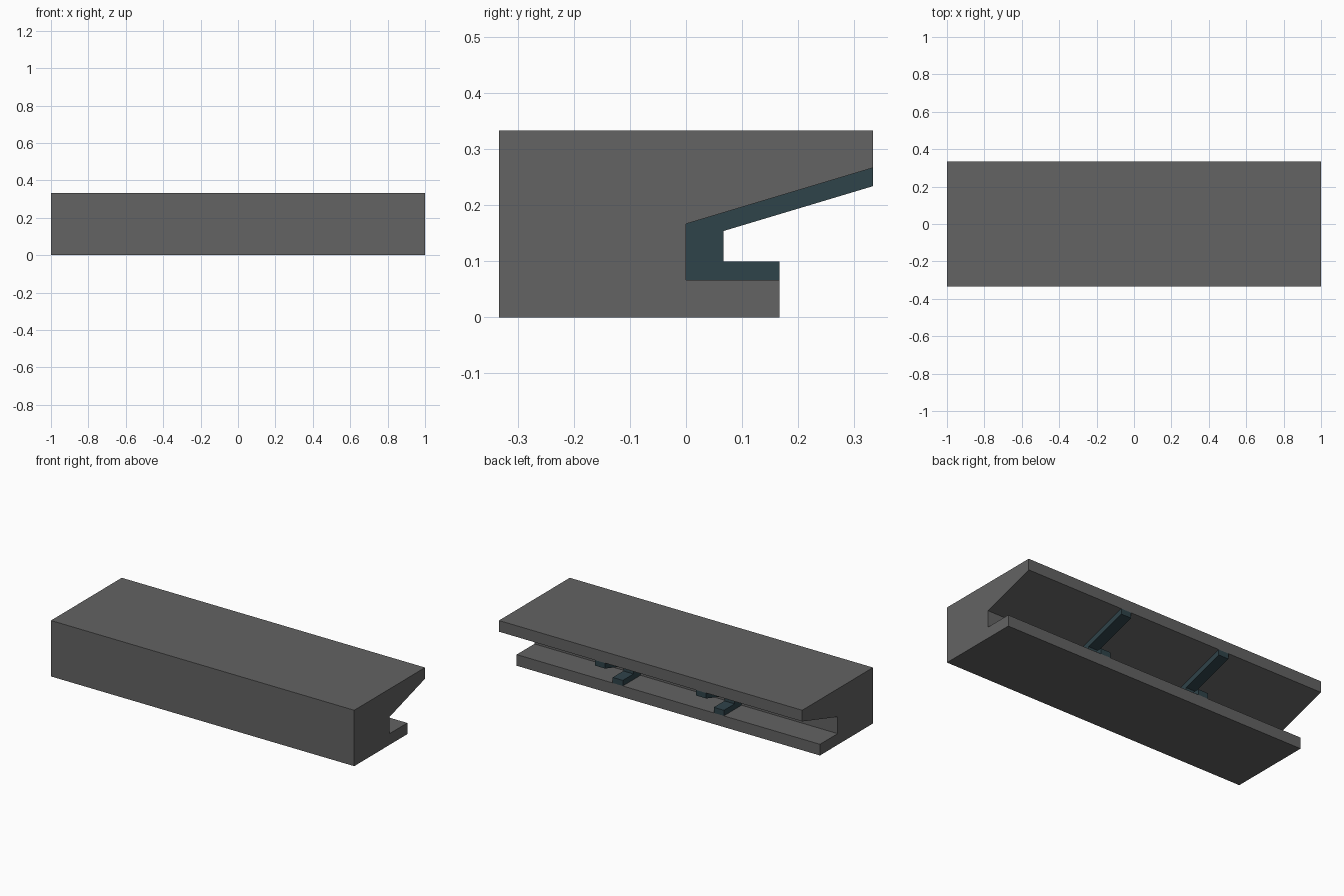
import bpy, bmesh

if "Cube" in bpy.data.objects:
    bpy.data.objects.remove(bpy.data.objects["Cube"])

def material(name, rgb):
    m = bpy.data.materials.new(name)
    m.diffuse_color = (*rgb, 1)
    m.use_nodes = True
    m.node_tree.nodes["Principled BSDF"].inputs["Base Color"].default_value = m.diffuse_color
    return m

def extrude_profile(name, profile, x0, x1, mat):
    """Extrude a (y, z) profile along x into a closed solid."""
    bm = bmesh.new()
    face = bm.faces.new([bm.verts.new((x0, y, z)) for y, z in profile])
    ext = bmesh.ops.extrude_face_region(bm, geom=[face], use_keep_orig=True)
    verts = [g for g in ext["geom"] if isinstance(g, bmesh.types.BMVert)]
    bmesh.ops.translate(bm, vec=(x1 - x0, 0, 0), verts=verts)
    bmesh.ops.recalc_face_normals(bm, faces=bm.faces)
    me = bpy.data.meshes.new(name)
    bm.to_mesh(me)
    bm.free()
    me.materials.append(mat)
    ob = bpy.data.objects.new(name, me)
    bpy.context.collection.objects.link(ob)
    return ob

T = 1 / 3
concrete = material("dark grey", (0.125, 0.125, 0.125))
steel = material("dark teal", (0.028, 0.056, 0.068))

# Main body: solid front, sloped overhang above a low ledge at the back
body = [(-T, 0), (T / 2, 0), (T / 2, T / 5), (0, T / 5),
        (0, T / 2), (T, 0.8 * T), (T, T), (-T, T)]
extrude_profile("main_body", body, -1, 1, concrete)

# Two support ribs lining the recess
rib = [(0, T / 5), (T / 2, T / 5), (T / 2, 0.1), (T / 5, 0.1),
       (T / 5, 0.154), (T, 0.234), (T, 0.8 * T), (0, T / 2)]
for side, x in (("left", -T), ("right", T)):
    extrude_profile("support_rib_" + side, rib, x - T / 10, x + T / 10, steel)
